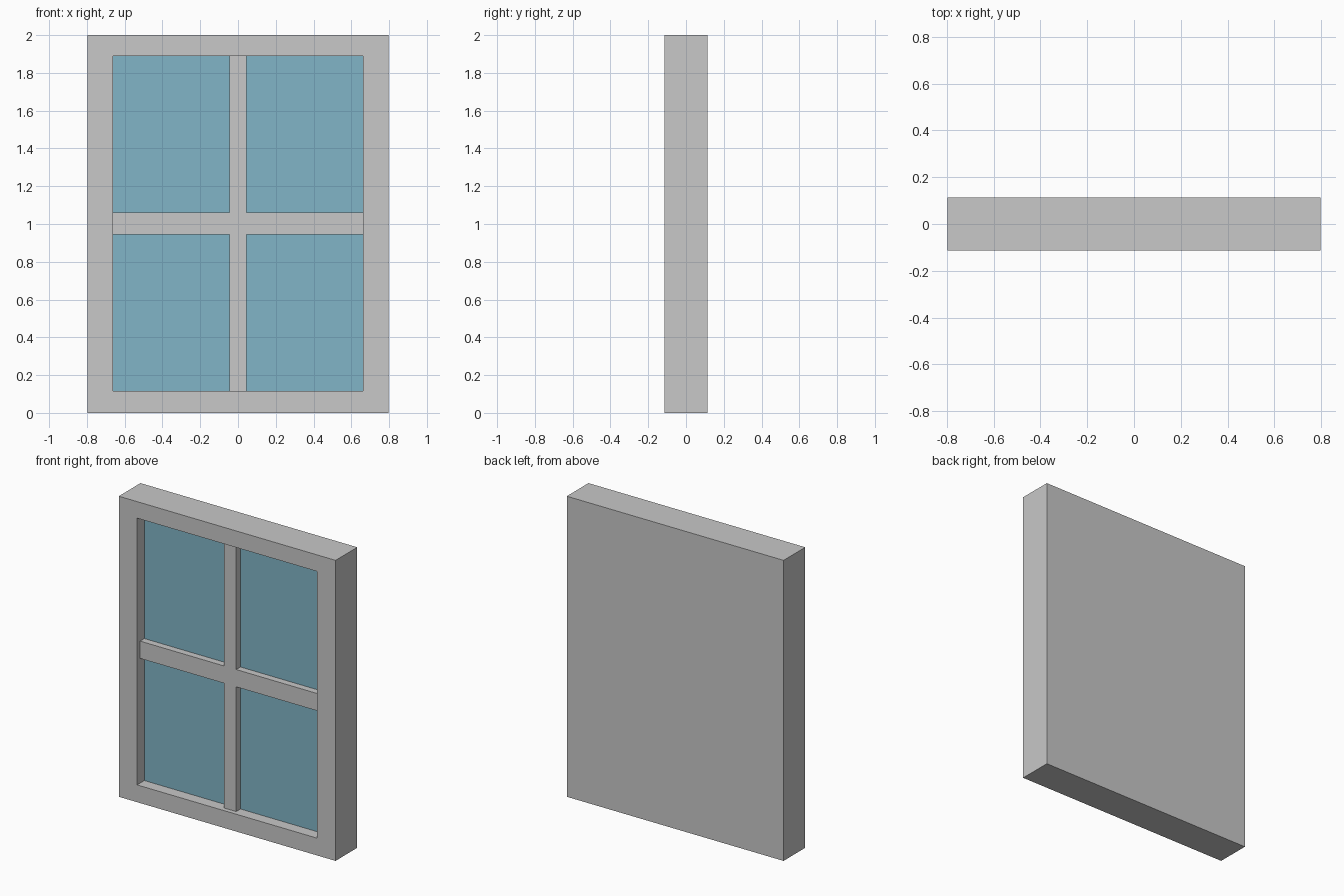
import bpy, bmesh
from mathutils import Vector

if "Cube" in bpy.data.objects:
    bpy.data.objects.remove(bpy.data.objects["Cube"])

W, H, D = 0.798, 2.0, 0.114          # half width, height, half depth
OX, OZ0, OZ1 = 0.663, 0.115, 1.89    # opening
BX, BZ0, BZ1 = 0.045, 0.945, 1.06    # glazing bar limits
BAR_Y, GLASS_Y, FLOOR_Y = -0.083, -0.038, -0.034


def material(name, rgb):
    m = bpy.data.materials.new(name)
    m.diffuse_color = (*rgb, 1)
    m.use_nodes = True
    m.node_tree.nodes["Principled BSDF"].inputs["Base Color"].default_value = m.diffuse_color
    return m


grey = material("light_grey", (0.578, 0.578, 0.578))
blue = material("glass_blue", (0.22, 0.462, 0.571))


def finish(bm, name, mat):
    bmesh.ops.recalc_face_normals(bm, faces=bm.faces)
    me = bpy.data.meshes.new(name)
    bm.to_mesh(me)
    bm.free()
    me.materials.append(mat)
    ob = bpy.data.objects.new(name, me)
    bpy.context.collection.objects.link(ob)
    return ob


def box(bm, lo, hi):
    lo, hi = Vector(lo), Vector(hi)
    verts = bmesh.ops.create_cube(bm, size=1)["verts"]
    for v in verts:
        v.co = (lo + hi) / 2 + v.co * (hi - lo)


# Frame: solid-backed block with a recessed opening in its front face
bm = bmesh.new()
box(bm, (-W, -D, 0), (W, D, H))
front = min(bm.faces, key=lambda f: f.calc_center_median().y)
bmesh.ops.inset_individual(bm, faces=[front], thickness=0.1)
for v in front.verts:
    v.co.x = OX if v.co.x > 0 else -OX
    v.co.z = OZ1 if v.co.z > H / 2 else OZ0
inner = bmesh.ops.extrude_discrete_faces(bm, faces=[front])["faces"][0]
for v in inner.verts:
    v.co.y = FLOOR_Y
finish(bm, "window_frame", grey)

# Glazing bars: one cross profile, extruded back to the recess floor
cross = [(-BX, OZ0), (BX, OZ0), (BX, BZ0), (OX, BZ0), (OX, BZ1), (BX, BZ1),
         (BX, OZ1), (-BX, OZ1), (-BX, BZ1), (-OX, BZ1), (-OX, BZ0), (-BX, BZ0)]
bm = bmesh.new()
face = bm.faces.new([bm.verts.new((x, BAR_Y, z)) for x, z in cross])
ext = bmesh.ops.extrude_face_region(bm, geom=[face])["geom"]
for v in ext:
    if isinstance(v, bmesh.types.BMVert):
        v.co.y = FLOOR_Y
finish(bm, "glazing_bars", grey)

# Four thin glass panes
for row, z0, z1 in (("lower", OZ0, BZ0), ("upper", BZ1, OZ1)):
    for side, x0, x1 in (("left", -OX, -BX), ("right", BX, OX)):
        bm = bmesh.new()
        box(bm, (x0, GLASS_Y, z0), (x1, FLOOR_Y, z1))
        finish(bm, f"{row}_{side}_pane", blue)
